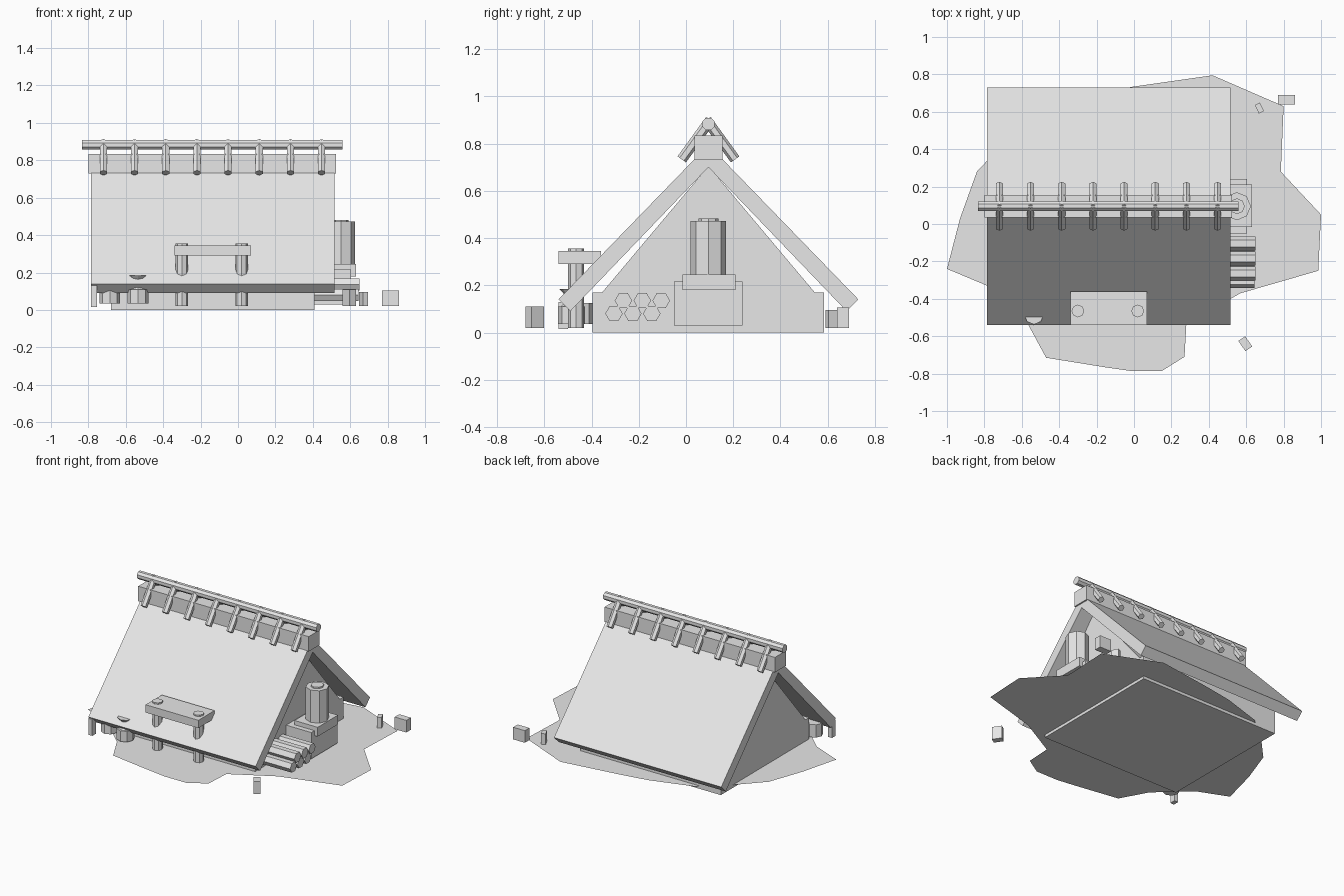
import bpy
import bmesh
from math import pi, cos, sin
from mathutils import Vector

old = bpy.data.objects.get("Cube")
if old:
    bpy.data.objects.remove(old, do_unlink=True)

grey = bpy.data.materials.new("plain grey")
grey.use_nodes = True
grey.diffuse_color = (0.8, 0.8, 0.8, 1)
grey.node_tree.nodes["Principled BSDF"].inputs["Base Color"].default_value = (0.8, 0.8, 0.8, 1)


def finish(name, bm):
    bmesh.ops.recalc_face_normals(bm, faces=bm.faces)
    mesh = bpy.data.meshes.new(name)
    bm.to_mesh(mesh)
    bm.free()
    mesh.materials.append(grey)
    ob = bpy.data.objects.new(name, mesh)
    bpy.context.collection.objects.link(ob)
    return ob


def box(name, x, y, z, turn=0):
    """Box from (min, max) ranges, optionally turned about z."""
    bm = bmesh.new()
    bmesh.ops.create_cube(bm, size=1)
    bmesh.ops.scale(bm, vec=(x[1] - x[0], y[1] - y[0], z[1] - z[0]), verts=bm.verts)
    ob = finish(name, bm)
    ob.location = [(r[0] + r[1]) / 2 for r in (x, y, z)]
    ob.rotation_euler.z = turn
    return ob


def rod(name, a, b, r, sides=8, r2=None, spin=0):
    """Straight rod or cone between two points."""
    a, b = Vector(a), Vector(b)
    bm = bmesh.new()
    bmesh.ops.create_cone(bm, cap_ends=True, segments=sides, radius1=r,
                          radius2=r if r2 is None else r2, depth=(b - a).length)
    for v in bm.verts:
        x, y = v.co.x, v.co.y
        v.co.x, v.co.y = x * cos(spin) - y * sin(spin), x * sin(spin) + y * cos(spin)
    ob = finish(name, bm)
    ob.location = (a + b) / 2
    ob.rotation_euler = (b - a).to_track_quat('Z', 'Y').to_euler()
    return ob


def prism(name, profile, x0, x1):
    """Extrude a (y, z) profile along x."""
    bm = bmesh.new()
    face = bm.faces.new([bm.verts.new((x0, y, z)) for y, z in profile])
    ext = bmesh.ops.extrude_face_region(bm, geom=[face])
    verts = [g for g in ext["geom"] if isinstance(g, bmesh.types.BMVert)]
    bmesh.ops.translate(bm, vec=(x1 - x0, 0, 0), verts=verts)
    return finish(name, bm)


# Flat irregular ground patch
outline = [(0, .735), (.42, .795), (.8, .63), (.785, .28), (1, .05), (.985, -.25),
           (.57, -.37), (.28, -.53), (.27, -.71), (.15, -.785), (-.02, -.785),
           (-.16, -.765), (-.28, -.69), (-.3, -.65), (-.47, -.715), (-.57, -.53),
           (-.785, -.33), (-1, -.24), (-.93, .03), (-.84, .28), (-.68, .45),
           (-.49, .61), (-.2, .7)]
bm = bmesh.new()
ground_face = bm.faces.new([bm.verts.new((x, y, .02)) for x, y in reversed(outline)])
bmesh.ops.triangulate(bm, faces=[ground_face])
ground = finish("ground_patch", bm)
if ground.data.polygons[0].normal.z < 0:
    ground.data.flip_normals()

# Hut body and roof
RIDGE = .095
box("foundation", (-.68, .41), (-.395, .585), (0, .17))
prism("gable_walls", [(-.355, .17), (.545, .17), (RIDGE, .705)], -.68, .41)
prism("roof", [(-.54, .14), (-.49, .09), (RIDGE, .70), (.68, .09), (.73, .14), (RIDGE, .795)],
      -.785, .515)

# Ridge beam, pole and crossed ties
box("ridge_beam", (-.8, .525), (.035, .155), (.73, .835))
rod("ridge_pole", (-.835, RIDGE, .883), (.56, RIDGE, .883), .028, spin=pi / 8)
for i in range(8):
    x = -.72 + i * .1667
    for s in (-1, 1):
        rod("ridge_tie", (x, RIDGE - s * .008, .9), (x, RIDGE + s * .113, .733), .022, 6)

# Stove on the gable side
box("stove_base", (.4, .605), (-.05, .24), (.03, .215))
box("stove_plate", (.45, .63), (-.015, .21), (.18, .245))
rod("chimney", (.55, RIDGE, .245), (.55, RIDGE, .472), .075)
rod("chimney_cap", (.55, RIDGE, .472), (.55, RIDGE, .482), .042)

# Stacked firewood
for row, (start, z) in enumerate([(-.305, .08), (-.265, .135)]):
    for i in range(3):
        y = start + i * .08
        rod("firewood", (.41, y, z), (.645 + row * .005, y, z), .037, 6, spin=pi / 2)

# Bench
box("bench_seat", (-.34, .07), (-.54, -.36), (.29, .345))
for x in (-.3, .02):
    rod("bench_leg", (x, -.465, .02), (x, -.465, .355), .034)

# Stumps, flared stool top and corner post
rod("chopping_stump", (-.535, -.485, .035), (-.535, -.485, .11), .057)
rod("stool_neck", (-.535, -.485, .11), (-.535, -.485, .145), .045, r2=.015)
rod("stool_top", (-.535, -.485, .145), (-.535, -.485, .185), .015, r2=.052)
rod("corner_stump", (-.685, -.45, .035), (-.685, -.45, .125), .055)
box("corner_post", (-.785, -.755), (-.54, -.5), (.015, .13))

# Loose blocks around the hut
box("large_block", (.77, .86), (.64, .69), (.02, .105))
box("small_block", (.655, .685), (.595, .645), (.02, .095), .45)
box("front_block", (.573, .617), (-.673, -.607), (.02, .11), .6)
